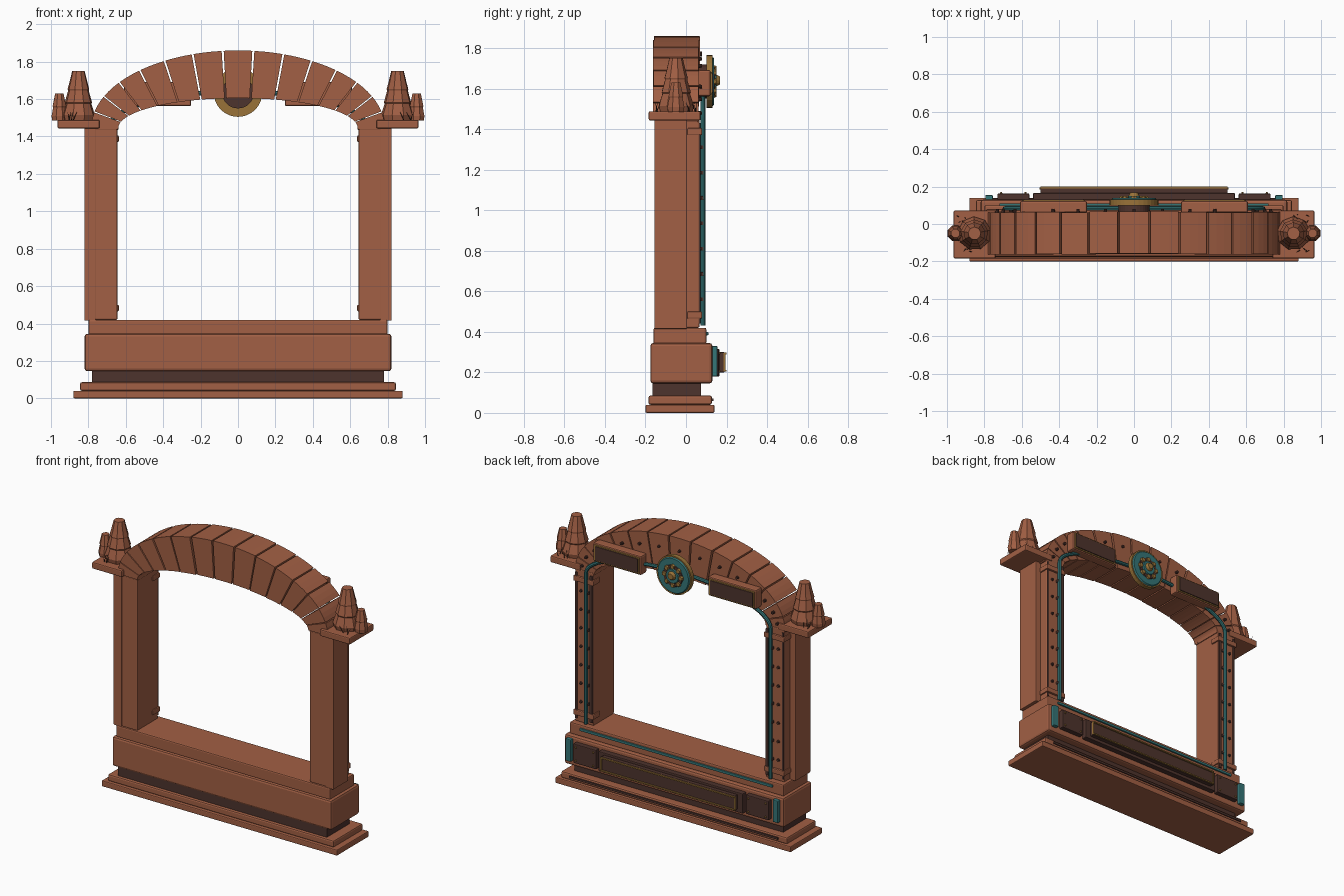
import bpy, bmesh, math, random
from mathutils import Matrix, Vector

if "Cube" in bpy.data.objects:
    bpy.data.objects.remove(bpy.data.objects["Cube"])

random.seed(4)

def material(name, rgb):
    m = bpy.data.materials.new(name)
    m.diffuse_color = (*rgb, 1)
    m.use_nodes = True
    m.node_tree.nodes["Principled BSDF"].inputs["Base Color"].default_value = m.diffuse_color
    return m

STONE = material("red_stone", (0.36, 0.115, 0.058))
DARK = material("dark_brown", (0.075, 0.033, 0.026))
TEAL = material("teal", (0.035, 0.18, 0.185))
GOLD = material("gold", (0.32, 0.17, 0.04))
TWIG = material("dark_twig", (0.035, 0.022, 0.015))

def finish(name, bm, mat):
    bmesh.ops.recalc_face_normals(bm, faces=bm.faces[:])
    me = bpy.data.meshes.new(name)
    bm.to_mesh(me)
    bm.free()
    me.materials.append(mat)
    ob = bpy.data.objects.new(name, me)
    bpy.context.collection.objects.link(ob)
    return ob

def box(name, x0, x1, y0, y1, z0, z1, mat, bevel=0.006):
    bm = bmesh.new()
    size = Matrix.Diagonal((abs(x1 - x0), y1 - y0, z1 - z0, 1))
    at = Matrix.Translation(((x0 + x1) / 2, (y0 + y1) / 2, (z0 + z1) / 2))
    bmesh.ops.create_cube(bm, size=1, matrix=at @ size)
    if bevel:
        bmesh.ops.bevel(bm, geom=bm.edges[:], offset=bevel, segments=2, profile=0.5, affect='EDGES')
    return finish(name, bm, mat)

def pair(name, x0, x1, *rest):
    # the same box on the left and right
    for s, side in ((-1, "left"), (1, "right")):
        box(f"{name}_{side}", s * x0, s * x1, *rest)

def discs(name, places, r1, r2, y0, y1, mat, n=32):
    # discs facing the back, r1 at y0 and r2 at y1
    bm = bmesh.new()
    for x, z in places:
        m = Matrix.Translation((x, (y0 + y1) / 2, z)) @ Matrix.Rotation(-math.pi / 2, 4, 'X')
        bmesh.ops.create_cone(bm, cap_ends=True, segments=n, radius1=r1, radius2=r2,
                              depth=y1 - y0, matrix=m)
    return finish(name, bm, mat)

def lathe(name, x, y, z, profile, n, mat, turn=0.0):
    bm = bmesh.new()
    rings = []
    for k, (r, h) in enumerate(profile):
        rings.append([bm.verts.new((x + r * math.cos(turn + 2 * math.pi * i / n),
                                    y + r * math.sin(turn + 2 * math.pi * i / n), z + h))
                      for i in range(n)])
    for a, b in zip(rings, rings[1:]):
        for i in range(n):
            bm.faces.new((a[i], a[(i + 1) % n], b[(i + 1) % n], b[i]))
    bm.faces.new(rings[0])
    bm.faces.new(rings[-1])
    return finish(name, bm, mat)

def tube(name, pts, r, mat):
    cu = bpy.data.curves.new(name, 'CURVE')
    cu.dimensions = '3D'
    cu.bevel_depth = r
    cu.bevel_resolution = 2
    cu.use_fill_caps = True
    sp = cu.splines.new('POLY')
    sp.points.add(len(pts) - 1)
    for p, c in zip(sp.points, pts):
        p.co = (*c, 1)
    cu.materials.append(mat)
    ob = bpy.data.objects.new(name, cu)
    bpy.context.collection.objects.link(ob)
    bpy.ops.object.select_all(action='DESELECT')
    ob.select_set(True)
    bpy.context.view_layer.objects.active = ob
    bpy.ops.object.convert(target='MESH')
    bpy.ops.object.shade_smooth_by_angle()

# stepped base, plinth, beam and sill
box("base_step_lower", -0.88, 0.88, -0.20, 0.14, 0.0, 0.04, STONE)
box("base_step_upper", -0.845, 0.845, -0.185, 0.128, 0.04, 0.086, STONE, 0.01)
box("plinth", -0.78, 0.78, -0.165, 0.075, 0.08, 0.15, DARK, 0)
box("base_beam", -0.82, 0.82, -0.176, 0.13, 0.145, 0.345, STONE, 0.014)
box("sill", -0.80, 0.80, -0.16, 0.10, 0.34, 0.42, STONE, 0.008)
box("step_trim", -0.78, 0.78, 0.125, 0.135, 0.058, 0.072, DARK, 0)
box("sill_strip", -0.72, 0.72, 0.095, 0.11, 0.383, 0.4, TEAL, 0.003)

# riveted plates on the back of the beam
box("centre_plate_backing", -0.54, 0.54, 0.125, 0.165, 0.18, 0.315, DARK, 0.005)
box("centre_plate", -0.50, 0.50, 0.16, 0.19, 0.20, 0.30, DARK, 0.004)
for z in (0.207, 0.293):
    box("centre_plate_trim", -0.50, 0.50, 0.188, 0.20, z - 0.004, z + 0.004, GOLD, 0)
for x in (-0.5, 0.5):
    box("centre_plate_end_trim", x - 0.004, x + 0.004, 0.185, 0.196, 0.203, 0.297, GOLD, 0)
pair("side_plate", 0.56, 0.73, 0.125, 0.163, 0.185, 0.315, DARK, 0.005)
pair("beam_clamp", 0.755, 0.795, 0.12, 0.155, 0.18, 0.33, TEAL, 0.005)
discs("side_plate_rivets", [(s * x, z) for s in (-1, 1) for x in (0.58, 0.71) for z in (0.205, 0.295)],
      0.007, 0.005, 0.16, 0.17, GOLD, 8)

# columns with collars and a riveted back face
pair("column_outer", 0.76, 0.822, -0.156, 0.005, 0.415, 1.45, STONE, 0.004)
pair("column_inner", 0.645, 0.782, -0.154, 0.066, 0.42, 1.45, STONE, 0.006)
pair("column_back_strip", 0.648, 0.668, 0.06, 0.076, 0.44, 1.43, DARK, 0.002)
pair("column_outer_strip", 0.766, 0.78, 0.06, 0.072, 0.44, 1.43, DARK, 0.002)
for z in (0.465, 1.37):
    pair("column_collar", 0.637, 0.79, 0.005, 0.08, z, z + 0.035, STONE, 0.006)
discs("column_rivets", [(s * 0.738, 0.56 + 0.125 * i) for s in (-1, 1) for i in range(7)],
      0.011, 0.008, 0.06, 0.077, DARK, 10)
for i in range(7):
    z = 0.56 + 0.125 * i
    pair("pipe_bracket", 0.676, 0.704, 0.06, 0.086, z - 0.009, z + 0.009, DARK, 0.002)

# arch of separate wedge blocks between two ellipses
N, ZC = 15, 1.445
def ell(a, b, t):
    return a * math.cos(t), ZC + b * math.sin(t)

rivets = []
for k in range(N):
    bm = bmesh.new()
    t0, t1 = math.pi * k / N, math.pi * (k + 1) / N
    g = 0.007
    j = random.uniform(-0.004, 0.004)
    ts = [t0 + g + (t1 - t0 - 2 * g) * i / 3 for i in range(4)]
    outline = [ell(0.785, 0.415, t) for t in ts] + [ell(0.64, 0.16, t) for t in reversed(ts)]
    front = [bm.verts.new((x, -0.16 + j, z)) for x, z in outline]
    back = [bm.verts.new((x, 0.065 + j, z)) for x, z in outline]
    n = len(outline)
    bm.faces.new(front)
    bm.faces.new(back)
    for i in range(n):
        bm.faces.new((front[i], front[(i + 1) % n], back[(i + 1) % n], back[i]))
    finish(f"arch_block_{k + 1}", bm, STONE)
    rivets.append(ell(0.735, 0.33, (t0 + t1) / 2))
discs("arch_rivets", rivets, 0.011, 0.008, 0.055, 0.08, DARK, 10)
pair("arch_spring_stone", 0.64, 0.79, -0.155, 0.06, 1.435, 1.462, STONE, 0.004)

# teal pipe up each column and along the arch
for s, side in ((-1, "left"), (1, "right")):
    path = [(s * 0.69, 0.083, 0.43), (s * 0.69, 0.083, 1.40)]
    for i in range(17):
        x, z = ell(0.69, 0.195, math.pi / 2 * i / 16)
        path.append((s * x, 0.083, z))
    tube(f"pipe_{side}", path, 0.012, TEAL)

# wing panels on the back of the arch
pair("wing_backing", 0.25, 0.61, 0.06, 0.122, 1.562, 1.692, STONE, 0.01)
pair("wing_trim", 0.262, 0.598, 0.115, 0.128, 1.572, 1.682, GOLD, 0.002)
pair("wing_face", 0.27, 0.59, 0.12, 0.134, 1.58, 1.674, DARK, 0.003)

# round medallion
C = [(0, 1.635)]
discs("medallion_mount", C, 0.085, 0.085, 0.06, 0.105, DARK)
discs("medallion_rim", C, 0.13, 0.13, 0.10, 0.13, GOLD)
discs("medallion_ring", C, 0.122, 0.115, 0.129, 0.138, TEAL)
discs("medallion_dish", C, 0.075, 0.07, 0.135, 0.142, DARK)
discs("medallion_teeth", [(0.062 * math.cos(i * math.pi / 4), 1.635 + 0.062 * math.sin(i * math.pi / 4))
                          for i in range(8)], 0.02, 0.014, 0.135, 0.15, GOLD, 6)
discs("medallion_inner", C, 0.05, 0.045, 0.14, 0.15, TEAL, 24)
discs("medallion_boss", [(0.0, 1.64)], 0.034, 0.02, 0.14, 0.168, GOLD, 12)

# capital slabs with faceted rock spires and twigs
pair("capital_slab", 0.74, 0.965, -0.184, 0.072, 1.443, 1.488, STONE, 0.007)
BIG = [(.082, 0), (.09, .03), (.07, .09), (.074, .097), (.056, .16), (.059, .168), (.05, .2), (.034, .265)]
SMALL = [(.042, 0), (.045, .025), (.036, .07), (.039, .077), (.024, .145)]
for s, side in ((-1, "left"), (1, "right")):
    lathe(f"rock_spire_{side}", s * 0.853, -0.05, 1.485, BIG, 9, STONE, 0.2)
    lathe(f"small_rock_{side}", s * 0.955, -0.05, 1.485, SMALL, 8, STONE, 0.4)
    bm = bmesh.new()
    for i in range(9):
        p = Vector((s * random.uniform(0.86, 0.95), random.choice((-0.13, 0.03)) + random.uniform(-0.02, 0.02), 1.505))
        m = (Matrix.Translation(p) @ Matrix.Rotation(random.uniform(-0.5, 0.5), 4, 'Y')
             @ Matrix.Rotation(random.uniform(-0.4, 0.4), 4, 'X'))
        bmesh.ops.create_cone(bm, cap_ends=True, segments=4, radius1=0.003, radius2=0.0005, depth=0.06, matrix=m)
    finish(f"twigs_{side}", bm, TWIG)
